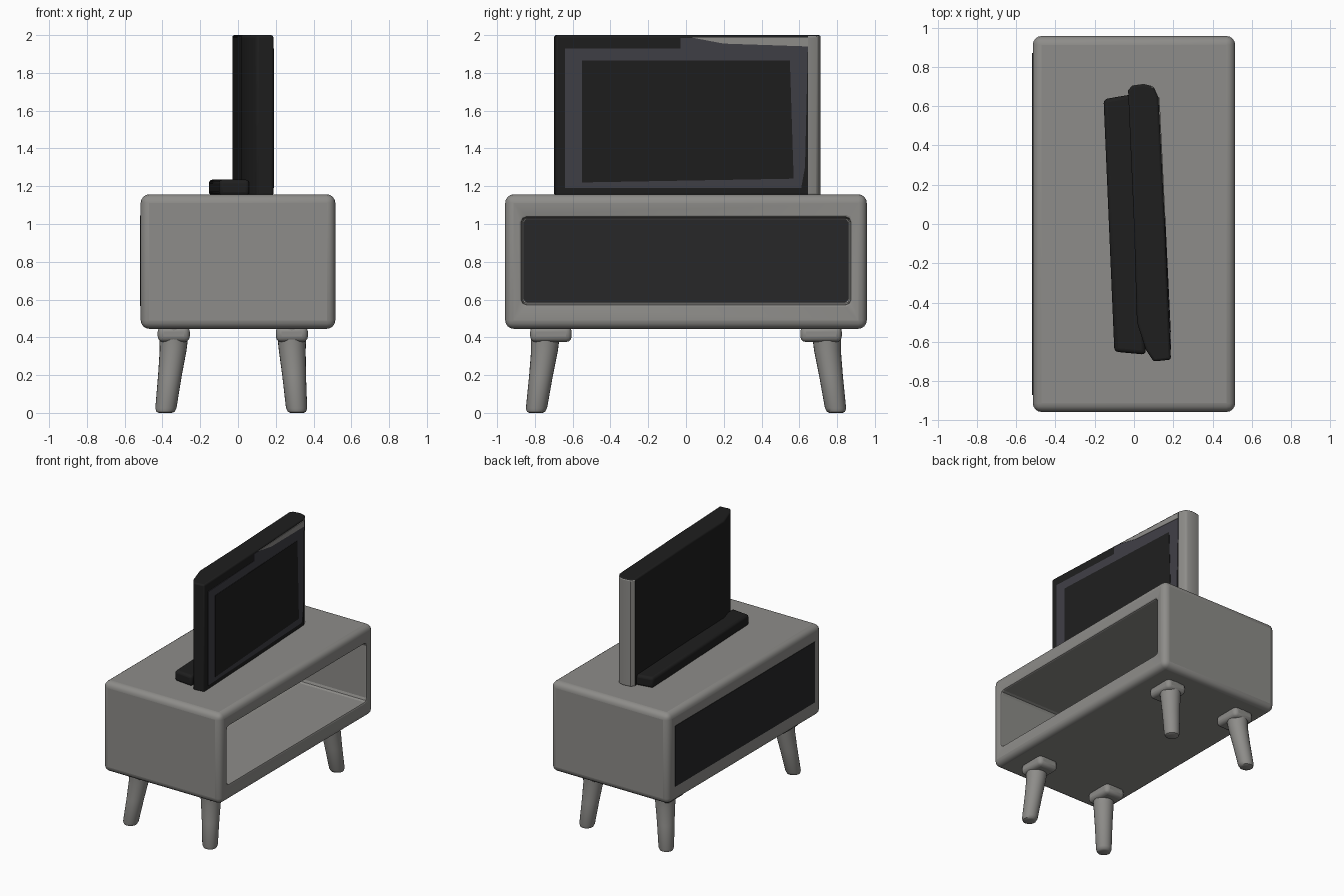
import bpy, bmesh, math
from mathutils import Vector

if "Cube" in bpy.data.objects:
    bpy.data.objects.remove(bpy.data.objects["Cube"])


def mat(name, col):
    m = bpy.data.materials.new(name)
    m.diffuse_color = (*col, 1)
    m.use_nodes = True
    m.node_tree.nodes["Principled BSDF"].inputs["Base Color"].default_value = m.diffuse_color
    return m


GREY = mat("warm grey", (0.27, 0.265, 0.252))
BLACK = mat("black", (0.013, 0.013, 0.013))
PANEL = mat("dark panel", (0.02, 0.02, 0.022))
BEZEL = mat("slate bezel", (0.05, 0.049, 0.06))


def finish(name, bm, mats, bevel=0, segs=3):
    bmesh.ops.recalc_face_normals(bm, faces=bm.faces)
    me = bpy.data.meshes.new(name)
    bm.to_mesh(me)
    bm.free()
    ob = bpy.data.objects.new(name, me)
    bpy.context.collection.objects.link(ob)
    for m in mats:
        me.materials.append(m)
    if bevel:
        b = ob.modifiers.new("bevel", 'BEVEL')
        b.width, b.segments, b.limit_method = bevel, segs, 'ANGLE'
        b.angle_limit = math.radians(50)
    return ob


def smooth(ob):
    bpy.ops.object.select_all(action='DESELECT')
    ob.select_set(True)
    bpy.context.view_layer.objects.active = ob
    bpy.ops.object.shade_smooth_by_angle(angle=math.radians(40))


def box(name, lo, hi, m, bevel=0, segs=3):
    bm = bmesh.new()
    bmesh.ops.create_cube(bm, size=1)
    for v in bm.verts:
        v.co = Vector([(a + b) / 2 + c * (b - a) for a, b, c in zip(lo, hi, v.co)])
    return finish(name, bm, [m], bevel, segs)


def prism(name, pts, shift, mats, bevel=0):
    """Extrude a closed outline of 3D points by a vector."""
    bm = bmesh.new()
    f = bm.faces.new([bm.verts.new(p) for p in pts])
    r = bmesh.ops.extrude_face_region(bm, geom=[f], use_keep_orig=True)
    for v in r['geom']:
        if isinstance(v, bmesh.types.BMVert):
            v.co += Vector(shift)
    return finish(name, bm, mats, bevel)


# Cabinet: rounded box with a pocket open towards +x
cabinet = box("cabinet", (-0.515, -0.957, 0.445), (0.515, 0.957, 1.157), GREY, 0.045, 4)
cutter = box("opening_cutter", (-0.06, -0.87, 0.575), (0.8, 0.87, 1.035), GREY, 0.025, 2)
cutter.hide_render = True
cutter.hide_viewport = False
cutter.display_type = 'WIRE'
cut = cabinet.modifiers.new("opening", 'BOOLEAN')
cut.object, cut.operation, cut.solver = cutter, 'DIFFERENCE', 'EXACT'
rim = cabinet.modifiers.new("rim", 'BEVEL')
rim.width, rim.segments, rim.limit_method = 0.012, 2, 'ANGLE'
rim.angle_limit = math.radians(60)
smooth(cabinet)

# Dark panels: inside the pocket and flush on the back
box("inner_back_panel", (-0.062, -0.868, 0.577), (-0.054, 0.868, 1.033), PANEL)
box("outer_back_panel", (-0.518, -0.87, 0.565), (-0.512, 0.87, 1.045), PANEL)

# Four splayed, tapered legs with collars
for i, (xt, xb) in enumerate(((-0.34, -0.385), (0.285, 0.312))):
    for s in (-1, 1):
        bm = bmesh.new()
        rings = []
        N = 24
        for z, r in ((0.0, 0.035), (0.006, 0.048), (0.025, 0.056),
                     (0.2, 0.063), (0.33, 0.071), (0.4, 0.076), (0.46, 0.08)):
            t = min(z / 0.36, 1)
            cx, cy = xb + (xt - xb) * t, s * (0.795 - 0.05 * t)
            rings.append([bm.verts.new((cx + r * math.cos(2 * math.pi * k / N),
                                        cy + r * math.sin(2 * math.pi * k / N), z))
                          for k in range(N)])
        for a, b in zip(rings, rings[1:]):
            for k in range(N):
                bm.faces.new((a[k], a[(k + 1) % N], b[(k + 1) % N], b[k]))
        bm.faces.new(rings[0])
        bm.faces.new(rings[-1])
        side = ("left", "right")[i] + ("_front" if s < 0 else "_back")
        smooth(finish(side + "_leg", bm, [GREY]))
        ya, yb = sorted((s * 0.605, s * 0.825))
        smooth(box(side + "_leg_collar", (xt - 0.085, ya, 0.375),
                   (xt + 0.085, yb, 0.46), GREY, 0.03))

# Television body: plan outline, slightly turned; its +y end is grey
plan = [(-0.03, 0.68), (-0.01, 0.705), (0.05, 0.713), (0.10, 0.70), (0.124, 0.645),
        (0.157, 0), (0.188, -0.69), (0.10, -0.70), (0.06, -0.64), (0.015, -0.50), (0, 0)]
tv = prism("television_body", [(x, y, 1.15) for x, y in plan], (0, 0, 0.85),
           [BLACK, GREY], 0.012)
for p in tv.data.polygons:
    if p.normal.y > 0.3:
        p.material_index = 1
smooth(tv)

# Television foot behind the body
foot = [(-0.155, 0.635), (-0.01, 0.66), (0.06, -0.665), (-0.10, -0.65)]
smooth(prism("television_foot", [(x, y, 1.15) for x, y in foot], (0, 0, 0.085),
             [BLACK], 0.02))


# Thin plates lying on the screen side
def plate(name, pts, lift, m):
    prism(name, [(0.154 - 0.048 * y, y, z) for y, z in pts], (lift, 0, 0), [m])


plate("bezel", [(-0.64, 1.19), (0.61, 1.19), (0.63, 1.3), (0.645, 1.93), (0.645, 1.985),
                (-0.03, 1.985), (-0.03, 1.93), (-0.64, 1.93)], 0.005, BEZEL)
plate("screen", [(-0.55, 1.22), (0.57, 1.24), (0.55, 1.865), (-0.55, 1.865)], 0.007, BLACK)
plate("top_trim", [(0.03, 1.987), (0.2, 1.955), (0.645, 1.94), (0.645, 1.987)], 0.007, GREY)
